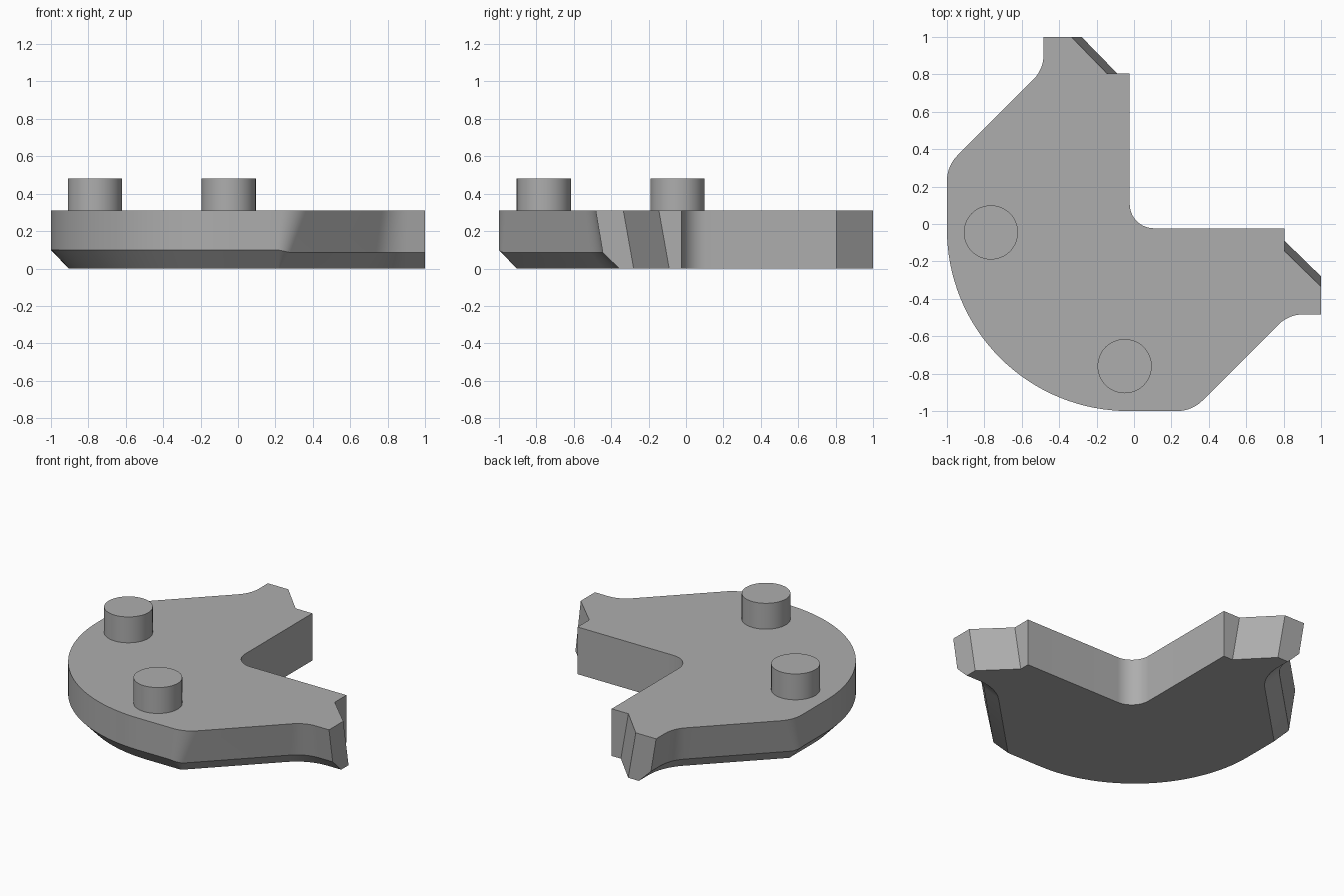
import bpy, bmesh
from math import sin, cos, pi, radians, tan
from mathutils import Vector

if "Cube" in bpy.data.objects:
    bpy.data.objects.remove(bpy.data.objects["Cube"])

TOP = 0.31
grey = bpy.data.materials.new("plain grey")
grey.use_nodes = True
COLOUR = (0.42, 0.42, 0.42, 1)
grey.diffuse_color = COLOUR
grey.node_tree.nodes["Principled BSDF"].inputs["Base Color"].default_value = COLOUR


def finish(name, bm):
    bmesh.ops.recalc_face_normals(bm, faces=bm.faces)
    mesh = bpy.data.meshes.new(name)
    bm.to_mesh(mesh)
    bm.free()
    mesh.materials.append(grey)
    obj = bpy.data.objects.new(name, mesh)
    bpy.context.collection.objects.link(obj)
    bpy.ops.object.select_all(action='DESELECT')
    obj.select_set(True)
    bpy.context.view_layer.objects.active = obj
    bpy.ops.object.shade_smooth_by_angle(angle=radians(28))
    return obj


def fillet(corner, before, after, radius, steps=8):
    """Round a corner between two unit directions leading away from it."""
    c, a, b = Vector(corner), Vector(before).normalized(), Vector(after).normalized()
    inner = a.angle(b)
    start, end = c + a * radius / tan(inner / 2), c + b * radius / tan(inner / 2)
    centre = c + (a + b).normalized() * radius / sin(inner / 2)
    sweep = pi - inner
    u, v = start - centre, end - centre
    return [centre + (u * sin(sweep * (1 - i / steps)) + v * sin(sweep * i / steps)) / sin(sweep)
            for i in range(steps + 1)]


def outline(inset, diagonal, tip, convex, concave, shift, z_outer, z_arm):
    """One level of the plate: half an outline, then its copy across the x = y line."""
    r, n = 0.97 - inset, 16
    edge = -1 + inset
    half = [(-0.03 + r * cos(t), -0.03 + r * sin(t), z_outer)
            for t in (radians(225 + 45 * i / n) for i in range(n + 1))]
    bend = fillet((edge + diagonal, edge), (-1, 0), (1, 1), convex)
    half += [(p.x, p.y, z_outer + (z_arm - z_outer) * i / 8) for i, p in enumerate(bend)]
    flat = fillet((tip + diagonal, tip), (-1, -1), (1, 0), concave)
    flat += [(1, tip), (1, -0.335 + shift), (0.805, -0.145 + shift), (0.805, -0.023)]
    flat += fillet((-0.023, -0.023), (1, 0), (0, 1), 0.13, 16)[:9]
    half += [(p[0], p[1], z_arm) for p in flat]
    return half + [(y, x, z) for x, y, z in half[-2:0:-1]]


# Jaw plate: upright rim, drafted arms, chamfered underside
levels = [
    outline(0, 1.31, -0.483, 0.19, 0.19, 0, TOP, TOP),
    outline(0, 1.25, -0.445, 0.10, 0.23, 0.04, 0.1, 0.085),
    outline(0.095, 1.125, -0.357, 0.01, 0.32, 0.055, 0, 0),
]
bm = bmesh.new()
rings = [[bm.verts.new(p) for p in level] for level in levels]
for upper, lower in zip(rings, rings[1:]):
    for i in range(len(upper)):
        bm.faces.new((upper[i - 1], upper[i], lower[i], lower[i - 1]))
bm.faces.new(rings[0])
bm.faces.new(rings[-1])
finish("jaw_plate", bm)

# Two round locating pins
for name, x, y in (("left_pin", -0.05, -0.76), ("right_pin", -0.765, -0.045)):
    bm = bmesh.new()
    bmesh.ops.create_cone(bm, cap_ends=True, segments=48, radius1=0.145, radius2=0.145, depth=0.18)
    bmesh.ops.translate(bm, verts=bm.verts, vec=(x, y, 0.39))
    finish(name, bm)
